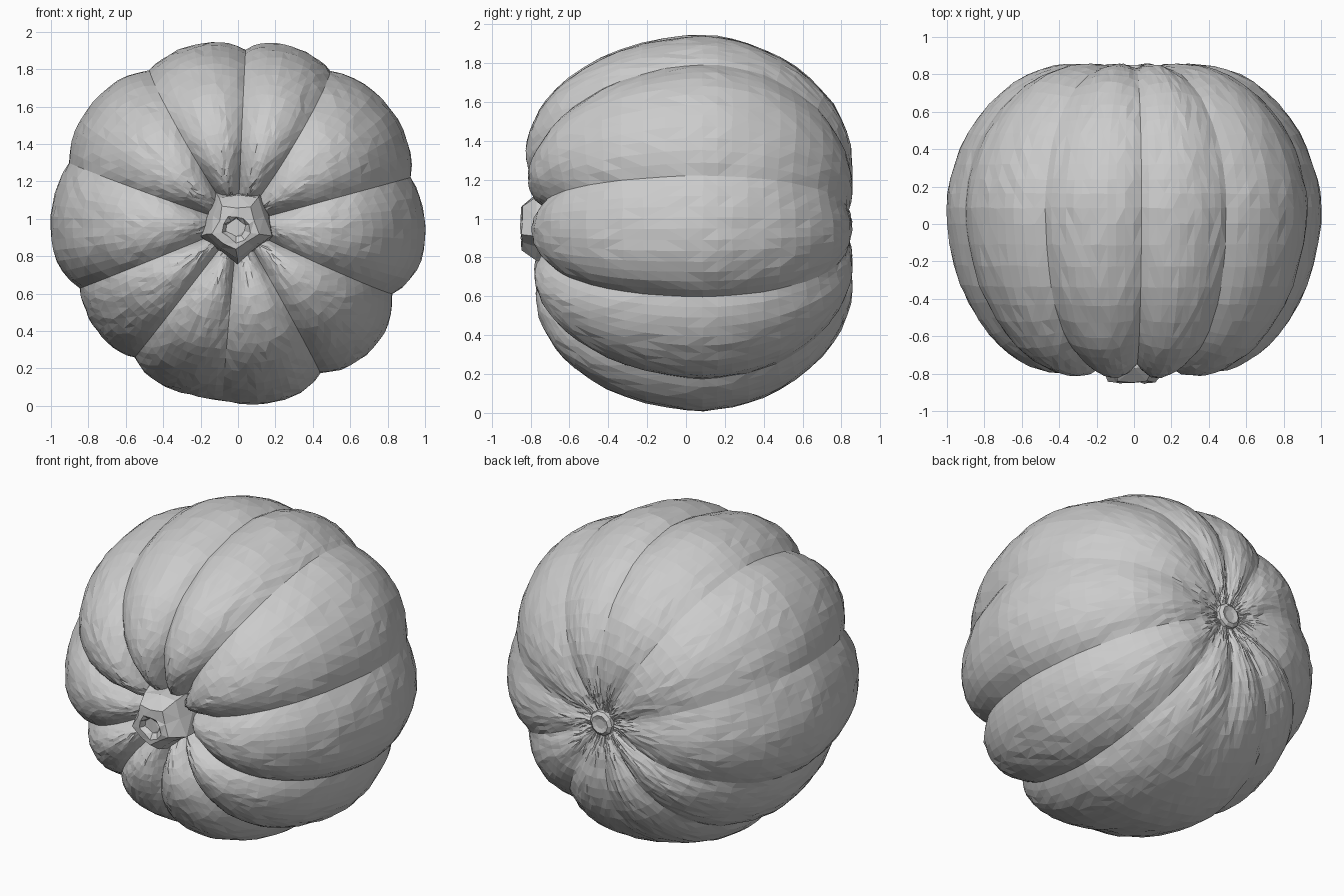
import bpy, bmesh, random
from math import sin, cos, pi, radians

if "Cube" in bpy.data.objects:
    bpy.data.objects.remove(bpy.data.objects["Cube"])
random.seed(4)
CZ = 0.97            # height of the horizontal core axis (runs along y)
COLS, RINGS = 12, 44  # columns per lobe, rings from stem to navel

# Profiles (radius, y) from stem dimple to navel
RIDGE = [(.08, -.58), (.18, -.71), (.28, -.775), (.42, -.795), (.58, -.745), (.75, -.61), (.91, -.34),
         (.985, 0), (.965, .25), (.86, .51), (.67, .73), (.45, .84), (.24, .853), (.12, .83), (.04, .815)]
GROOVE = [(.08, -.55), (.16, -.62), (.26, -.68), (.38, -.72), (.52, -.69), (.68, -.575), (.83, -.34),
          (.915, 0), (.90, .25), (.815, .49), (.64, .70), (.43, .81), (.23, .83), (.12, .818), (.04, .81)]
# Each groove: (angle at the equator, angle near the stem, radius); each lobe: peak radius
GROOVES = [(-158, -157, .906), (-127.8, -127, .898), (-95, -96, .943), (-61, -59, .904), (-24.3, -28, .90),
           (15.2, 15, .953), (59, 50, .955), (87.5, 88, .93), (120, 126, .945), (160, 162, .958)]
PEAKS = [.94, .945, .965, .975, 1.0, 1.02, .99, .985, 1.01, 1.0]


def sample(points, t):
    """Catmull-Rom point on a profile, t in 0..1."""
    f = t * (len(points) - 1)
    i = min(int(f), len(points) - 2)
    u = f - i
    p = [points[max(0, min(len(points) - 1, i + k))] for k in (-1, 0, 1, 2)]
    return [0.5 * (2 * b + (c - a) * u + (2 * a - 5 * b + 4 * c - d) * u * u
                   + (3 * b - a - 3 * c + d) * u ** 3) for a, b, c, d in zip(*p)]


def loft(name, rings):
    """Skin closed rings of points and cap both ends."""
    bm = bmesh.new()
    vs = [[bm.verts.new(p) for p in ring] for ring in rings]
    n = len(vs[0])
    for a, b in zip(vs, vs[1:]):
        for j in range(n):
            k = (j + 1) % n
            bm.faces.new((a[j], a[k], b[k], b[j]))
    bm.faces.new(vs[0])
    bm.faces.new(vs[-1])
    bmesh.ops.triangulate(bm, faces=bm.faces[:])
    bmesh.ops.recalc_face_normals(bm, faces=bm.faces[:])
    me = bpy.data.meshes.new(name)
    bm.to_mesh(me)
    bm.free()
    ob = bpy.data.objects.new(name, me)
    bpy.context.collection.objects.link(ob)
    return ob


# Ribbed body: ten uneven lobes, sharp creases at the front fading to the back
def body_ring(t):
    ring = []
    rr, ry = sample(RIDGE, t)
    gr, gy = sample(GROOVE, t)
    front = max(0, min(1, 1 - t * 2))
    back = max(0, min(1, (t - .5) * 2))
    for i, peak in enumerate(PEAKS):
        a0, f0, r0 = GROOVES[i]
        a1, f1, r1 = GROOVES[(i + 1) % 10]
        if i == 9:
            a1, f1 = a1 + 360, f1 + 360
        start = a0 + (f0 - a0) * front
        end = a1 + (f1 - a1) * front
        for c in range(COLS):
            w = c / COLS
            u = 2 * w - 1
            s = (1 - abs(u) ** 2.3) * (1 - back) + cos(u * pi / 2) ** 1.5 * back
            ang = radians(start + (end - start) * w)
            groove_scale = (r0 + (r1 - r0) * w) / .915
            r = gr * groove_scale * (1 - s) + rr * peak / .985 * s
            y = gy * (1 - s) + ry * s - .035 * sin(ang) * front ** .5
            j = .004 if 0 < t < 1 else 0
            r += random.uniform(-j, j)
            y += random.uniform(-j, j)
            ring.append((r * cos(ang), y, CZ + r * sin(ang)))
    return ring


loft("pumpkin_body", [body_ring(i / RINGS) for i in range(RINGS + 1)])


# Stubby, angular stem with five ridges and a hollowed cut end
def stem_ring(r, y, star, cx=0, cz=CZ):
    pts = []
    for k in range(10):
        a = 2 * pi * k / 10 + .3
        q = r * (1 + (star if k % 2 else -star)) + random.uniform(-.012, .012)
        pts.append((cx + q * cos(a), y + random.uniform(-.006, .006), cz + q * sin(a)))
    return pts


loft("stem", [stem_ring(.19, -.56, .08), stem_ring(.185, -.68, .10), stem_ring(.165, -.77, .10),
              stem_ring(.115, -.845, .10, -.01, .96), stem_ring(.07, -.85, .05, -.01, .95),
              stem_ring(.045, -.825, .03, -.01, .95)])

# Small blossom scar at the back
loft("blossom_scar", [[(r * cos(k * pi / 5), y, CZ + r * sin(k * pi / 5)) for k in range(10)]
                      for r, y in ((.085, .79), (.075, .835), (.055, .85), (.03, .842))])
